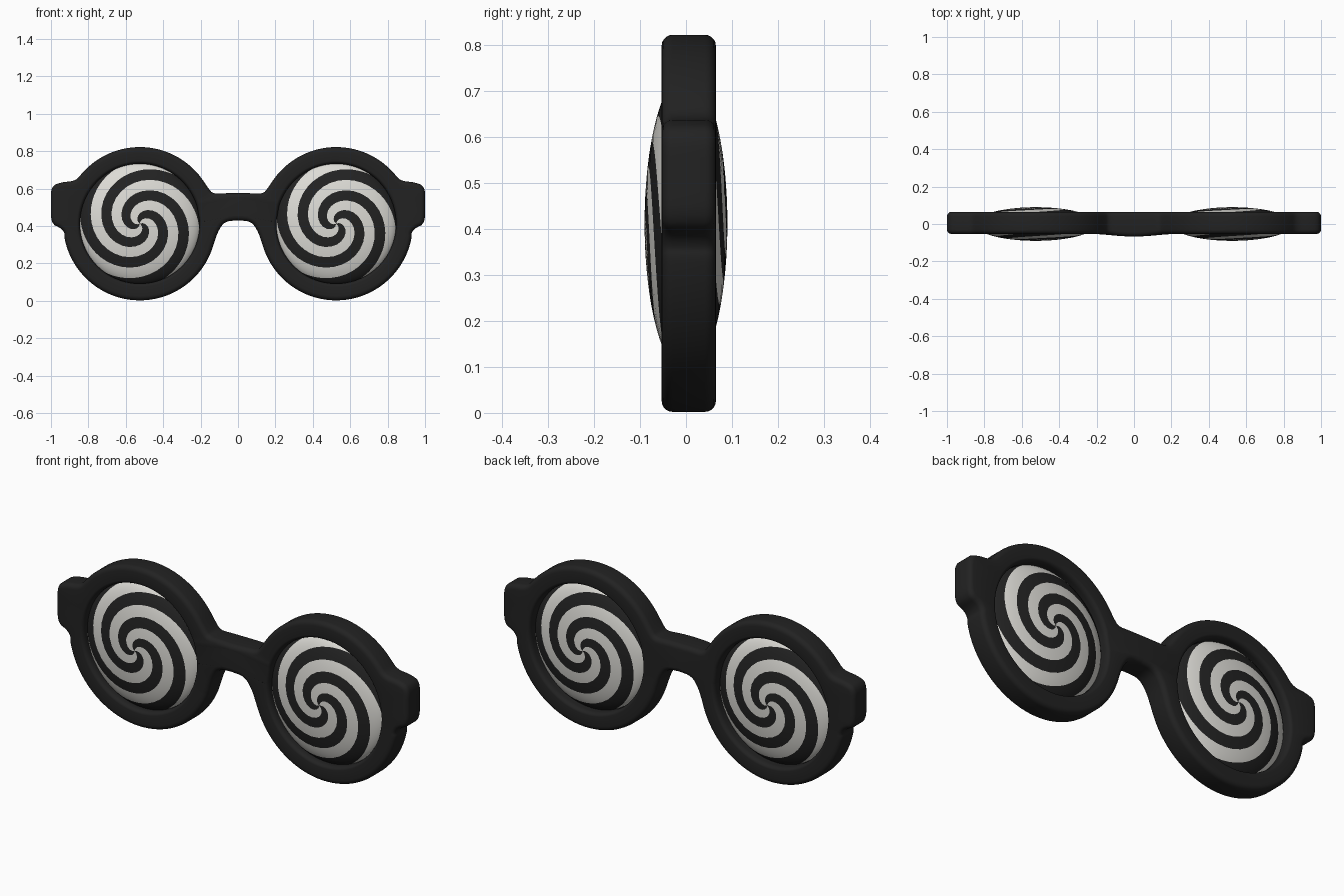
import bpy, bmesh, math
from mathutils import Vector

if "Cube" in bpy.data.objects:
    bpy.data.objects.remove(bpy.data.objects["Cube"])

CX, CZ = 0.525, 0.412            # centre of the right-hand rim
RIM, HOLE, LENS = 0.41, 0.32, 0.326
YF, YB, B = -0.053, 0.065, 0.024  # frame front, back, edge rounding


def material(name, col):
    m = bpy.data.materials.new(name)
    m.diffuse_color = (*col, 1)
    m.use_nodes = True
    m.node_tree.nodes["Principled BSDF"].inputs["Base Color"].default_value = m.diffuse_color
    return m


black = material("frame black", (0.016, 0.016, 0.016))
white = material("spiral white", (0.72, 0.71, 0.67))


def finish(name, bm, mats, angle):
    bmesh.ops.recalc_face_normals(bm, faces=bm.faces)
    me = bpy.data.meshes.new(name)
    bm.to_mesh(me)
    bm.free()
    ob = bpy.data.objects.new(name, me)
    bpy.context.collection.objects.link(ob)
    for m in mats:
        me.materials.append(m)
    bpy.ops.object.select_all(action='DESELECT')
    ob.select_set(True)
    bpy.context.view_layer.objects.active = ob
    bpy.ops.object.shade_smooth_by_angle(angle=math.radians(angle))
    return ob


def arc(a0, a1, n):
    return [(CX + RIM * math.cos(math.radians(a0 + (a1 - a0) * i / n)),
             CZ + RIM * math.sin(math.radians(a0 + (a1 - a0) * i / n))) for i in range(n + 1)]


# Frame outline, right half: bridge top, rim, hinge tab, rim, bridge underside
outline = [(0, .575), (.08, .575), (.135, .573), (.156, .598)]
outline += arc(145, 41, 24)
outline += [(.87, .64), (.945, .634), (1.0, .612), (1.0, .52), (1.0, .412), (.945, .388), (.926, .36)]
outline += arc(-10, -166, 36)
outline += [(.105, .375), (.07, .425), (0, .43)]
pts = [Vector(p) for p in outline]
for _ in range(2):               # corner cutting softens the outline
    new = [pts[0]]
    for a, b in zip(pts, pts[1:]):
        new += [a.lerp(b, .25), a.lerp(b, .75)]
    pts = new + [pts[-1]]

n = len(pts)
normals = []
for i in range(n):
    t = (pts[min(i + 1, n - 1)] - pts[max(i - 1, 0)]).normalized()
    normals.append(Vector((-t.y, t.x)))
normals[0], normals[-1] = Vector((0, 1)), Vector((0, -1))

# Rounded cross-section: (inset from edge, y), front to back
steps = [k * math.pi / 10 for k in range(6)]
section = [(B * (1 - math.sin(t)), YF + B * (1 - math.cos(t))) for t in steps]
section += [(B * (1 - math.sin(t)), YB - B * (1 - math.cos(t))) for t in reversed(steps)]

bm = bmesh.new()
loops = []
for inset, y in section:         # outer edge
    loop = []
    for p, nrm in zip(pts, normals):
        q = p - nrm * inset
        bulge = .014 * max(0, 1 - (p.x / .14) ** 2) if y < 0 else 0
        loop.append(bm.verts.new((q.x, y - bulge, q.y)))
    loops.append(loop)
for inset, y in reversed(section):   # lens opening
    loop = []
    for p in pts:
        d = (p - Vector((CX, CZ))).normalized() * (HOLE + inset * .7)
        loop.append(bm.verts.new((CX + d.x, y, CZ + d.y)))
    loops.append(loop)
m = len(loops)
for k in range(m):
    a, b = loops[k], loops[(k + 1) % m]
    for i in range(n):
        if i == n - 1 and k < len(section) - 1:
            continue             # leave the bridge open on the mirror plane
        j = (i + 1) % n
        bm.faces.new((a[i], a[j], b[j], b[i]))
frame = finish("spectacle_frame", bm, [black], 40)
mod = frame.modifiers.new("mirror", 'MIRROR')
mod.use_clip = True
mod.merge_threshold = 0.0005

# Lenses: flattened domes whose mesh twists so the stripes follow face edges
ARMS, PERIOD, SUB, RINGS = 3, 0.115, 8, 36
SEG = ARMS * 2 * SUB
TIP = math.radians(48)           # where a white arm runs out at the rim


def lens(name, cx):
    bm = bmesh.new()
    for side in (-1, 1):         # front dome, then the same turned to the back
        prev, centre = None, bm.verts.new((cx, side * .09, CZ))
        for k in range(1, RINGS + 1):
            t = k / RINGS * math.pi / 2
            r, y = LENS * math.sin(t), side * .09 * math.cos(t)
            twist = TIP - 2 * math.pi * (r - LENS) / (ARMS * PERIOD)
            ring = []
            for j in range(SEG):
                a = twist + 2 * math.pi * j / SEG
                ring.append(bm.verts.new((cx - side * r * math.cos(a), y, CZ + r * math.sin(a))))
            for j in range(SEG):
                j2 = (j + 1) % SEG
                if prev:
                    f = bm.faces.new((prev[j], prev[j2], ring[j2], ring[j]))
                else:
                    f = bm.faces.new((centre, ring[j2], ring[j]))
                f.material_index = 1 - (j // SUB) % 2
            prev = ring
    bmesh.ops.remove_doubles(bm, verts=bm.verts, dist=1e-5)
    return finish(name, bm, [black, white], 60)


lens("left_lens", -CX)
lens("right_lens", CX)
